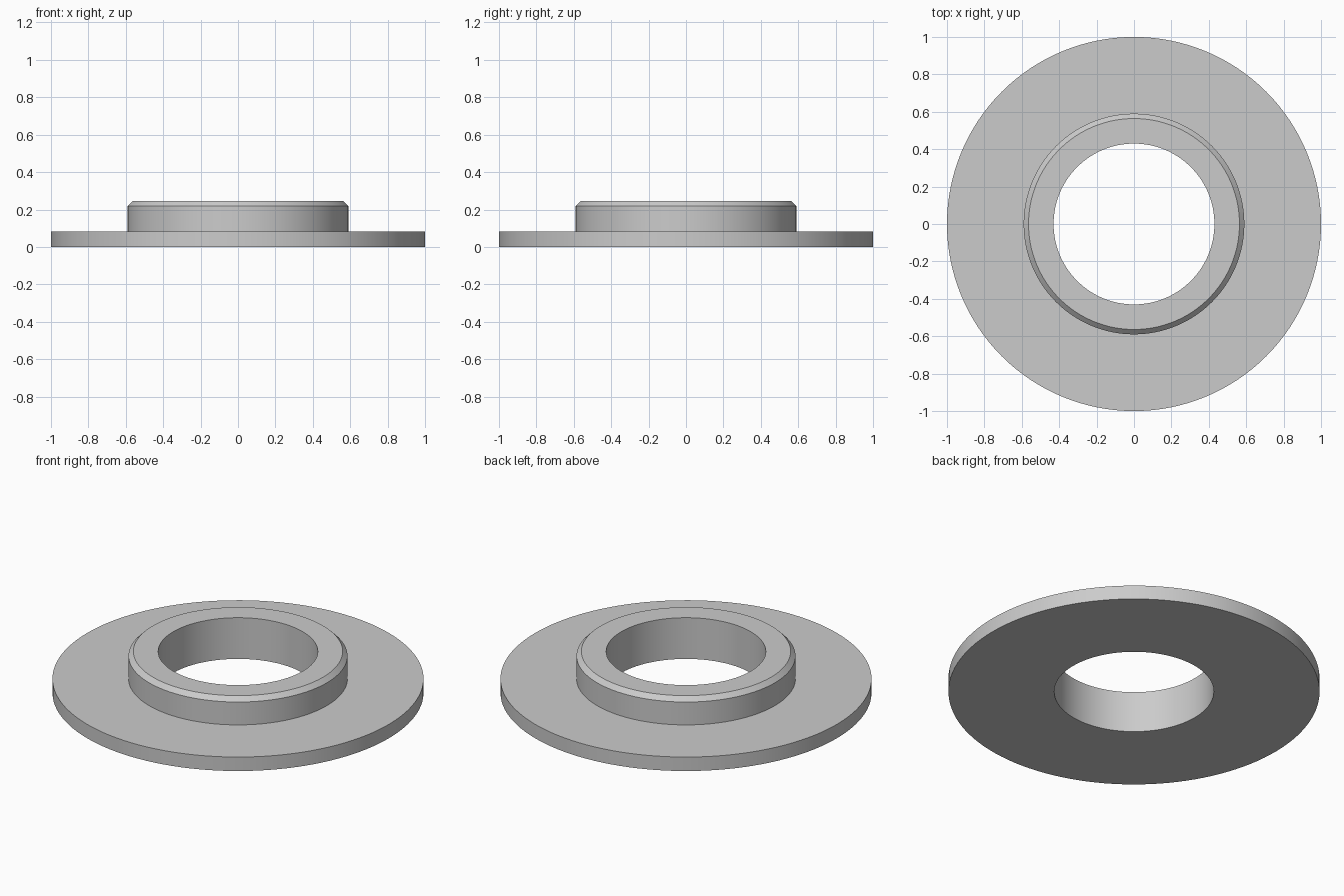
import bpy
import bmesh
import math

cube = bpy.data.objects.get("Cube")
if cube:
    bpy.data.objects.remove(cube, do_unlink=True)

SEGMENTS = 128

# Single grey metal colour
metal = bpy.data.materials.new("grey_metal")
metal.use_nodes = True
colour = (0.6, 0.6, 0.6, 1.0)
metal.diffuse_color = colour
metal.node_tree.nodes["Principled BSDF"].inputs["Base Color"].default_value = colour


def lathe(name, profile):
    """Revolve a closed (radius, height) profile around the z axis."""
    bm = bmesh.new()
    rings = []
    for i in range(SEGMENTS):
        a = 2 * math.pi * i / SEGMENTS
        rings.append([bm.verts.new((r * math.cos(a), r * math.sin(a), z))
                      for r, z in profile])
    count = len(profile)
    for i, ring in enumerate(rings):
        after = rings[(i + 1) % SEGMENTS]
        for j in range(count):
            k = (j + 1) % count
            bm.faces.new((ring[j], after[j], after[k], ring[k]))
    bmesh.ops.recalc_face_normals(bm, faces=bm.faces)
    mesh = bpy.data.meshes.new(name)
    bm.to_mesh(mesh)
    bm.free()
    mesh.materials.append(metal)
    obj = bpy.data.objects.new(name, mesh)
    bpy.context.collection.objects.link(obj)
    bpy.ops.object.select_all(action="DESELECT")
    obj.select_set(True)
    bpy.context.view_layer.objects.active = obj
    bpy.ops.object.shade_smooth_by_angle(angle=math.radians(30))
    return obj


# Wide disc with a chamfered collar and a straight through bore
bore, collar, rim = 0.43, 0.59, 1.0
flange_top, collar_top, chamfer = 0.083, 0.245, 0.026
lathe("flanged_collar", [
    (bore, 0), (rim, 0), (rim, flange_top), (collar, flange_top),
    (collar, collar_top - chamfer), (collar - chamfer, collar_top),
    (bore, collar_top),
])
